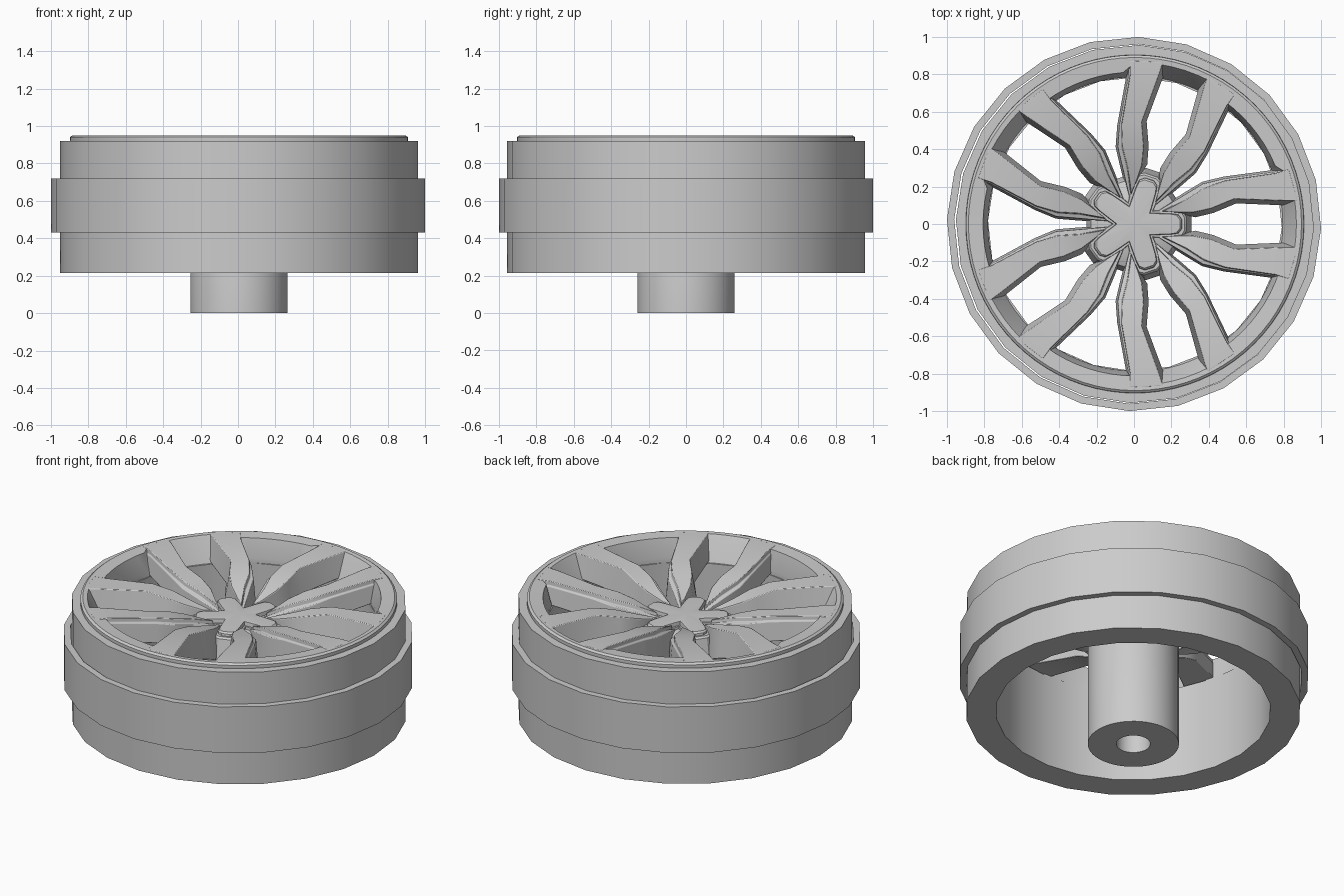
import bpy, bmesh
from math import cos, sin, pi, radians
from mathutils import Vector, Matrix

cube = bpy.data.objects.get("Cube")
if cube:
    bpy.data.objects.remove(cube, do_unlink=True)

# One plain grey for the whole wheel
grey = bpy.data.materials.new("plain grey")
grey.use_nodes = True
colour = (0.6, 0.6, 0.6, 1)
grey.diffuse_color = colour
grey.node_tree.nodes["Principled BSDF"].inputs["Base Color"].default_value = colour

SHIFT = 0.005  # the wheel sits slightly off the centre of the tread band
TURN = radians(-1.4)  # the facets of barrel and band are turned a little


def finish(bm, name, shift=0.0, bevel=0.0, angle=30):
    bmesh.ops.remove_doubles(bm, verts=bm.verts, dist=1e-5)
    bmesh.ops.recalc_face_normals(bm, faces=bm.faces)
    mesh = bpy.data.meshes.new(name)
    bm.to_mesh(mesh)
    bm.free()
    mesh.materials.append(grey)
    ob = bpy.data.objects.new(name, mesh)
    ob.location.x = shift
    bpy.context.collection.objects.link(ob)
    bpy.ops.object.select_all(action='DESELECT')
    ob.select_set(True)
    bpy.context.view_layer.objects.active = ob
    bpy.ops.object.shade_smooth_by_angle(angle=radians(angle))
    if bevel:
        mod = ob.modifiers.new("soft edges", 'BEVEL')
        mod.width = bevel
        mod.segments = 2
        mod.angle_limit = radians(35)


def loft(bm, sections, close_loop=False):
    """Skin a row of equally long point loops."""
    loops = [[bm.verts.new(p) for p in s] for s in sections]
    n = len(loops[0])
    pairs = list(zip(loops, loops[1:]))
    if close_loop:
        pairs.append((loops[-1], loops[0]))
    else:
        bm.faces.new(loops[0])
        bm.faces.new(loops[-1][::-1])
    for a, b in pairs:
        for i in range(n):
            j = (i + 1) % n
            bm.faces.new((a[i], b[i], b[j], a[j]))


def turned(name, profile_at, sides, shift=SHIFT, start=0.0):
    """Turn a closed (radius, height) profile, given per angle, about z."""
    bm = bmesh.new()
    loft(bm, [[(r * cos(t), r * sin(t), z) for r, z in profile_at(t)]
              for t in (start + 2 * pi * k / sides for k in range(sides))], True)
    bmesh.ops.dissolve_degenerate(bm, edges=bm.edges, dist=1e-5)
    finish(bm, name, shift)


def rim_profile(t):
    """Face rim: the wide windows reach further out than the slot windows."""
    wide = cos(5 * t) > 0
    inner = [(0.79, 0.80), (0.855, 0.935), (0.863, 0.948)] if wide else \
            [(0.785, 0.80), (0.785, 0.83), (0.812, 0.945)]
    return inner + [(0.89, 0.95), (0.903, 0.94), (0.905, 0.90), (0.86, 0.80)]


# Barrel, tread band, face rim and hub
barrel = [(0.957, 0.215), (0.957, 0.92), (0.86, 0.92),
          (0.86, 0.80), (0.785, 0.80), (0.785, 0.215)]
band = [(0.961, 0.43), (1.0, 0.43), (1.0, 0.72), (0.961, 0.72)]
hub = [(0.097, 0), (0.26, 0), (0.26, 0.70), (0.235, 0.765), (0.15, 0.80),
       (0, 0.805), (0, 0.5), (0.097, 0.5)]
turned("barrel", lambda t: barrel, 24, start=TURN)
turned("tread_band", lambda t: band, 24, 0, TURN)
turned("face_rim", rim_profile, 80)
turned("hub", lambda t: hub, 48)

# Spokes: pairs that bend together along a narrow slot
wide_edge = [(0.87, 0.125), (0.80, 0.125), (0.53, 0.135), (0.41, 0.085), (0.31, 0.06), (0.20, 0.065)]
slot_edge = [(0.84, 0.24), (0.77, 0.215), (0.53, 0.085), (0.42, 0.04), (0.30, 0.03), (0.14, 0.016)]
tops = [0.9495, 0.9485, 0.93, 0.905, 0.875, 0.835]
bottoms = [0.81, 0.81, 0.78, 0.735, 0.69, 0.65]
ledges = [0.006, 0.008, 0.012, 0.025, 0.028, 0.025]
slot_turn = Matrix.Rotation(pi / 5, 3, 'Z')


def spoke_sections():
    for (wa, w), (sa, s), top, low, ledge in zip(wide_edge, slot_edge, tops, bottoms, ledges):
        a = Vector((wa, w, 0))
        b = slot_turn @ Vector((sa, -s, 0))
        across = (b - a).normalized()
        up = Vector((0, 0, 1))
        yield [a - across * 0.028 + up * low, a + up * top,
               b - across * ledge + up * top,
               b - across * ledge * 0.8 + up * (top - 0.025),
               b + up * (top - 0.03), b + across * 0.012 + up * low]


base = list(spoke_sections())
for k in range(5):
    turn = Matrix.Rotation(2 * pi * k / 5, 3, 'Z')
    for side, flip in (("right", 1), ("left", -1)):
        bm = bmesh.new()
        loft(bm, [[turn @ Vector((p.x, p.y * flip, p.z)) for p in s] for s in base])
        finish(bm, f"spoke_{side}_{k + 1}", SHIFT, 0.005)


# Five-armed centre cap, with a lower flared skirt beneath it
def star(name, scale, width, notch, z0, z1, draft, dome):
    arm = [(0.20, -width), (0.235, -width * 0.9), (0.255, -width * 0.45),
           (0.255, width * 0.45), (0.235, width * 0.9), (0.20, width)]
    outline = []
    for k in range(5):
        turn = Matrix.Rotation(2 * pi * k / 5, 3, 'Z')
        outline += [turn @ Vector((x * scale, y, 0)) for x, y in arm]
        outline.append(turn @ slot_turn @ Vector((notch, 0, 0)))
    bm = bmesh.new()
    rings = [[bm.verts.new((p.x * f, p.y * f, z)) for p in outline]
             for f, z in ((1 + draft, z0), (1, z1 - 0.01), (0.96, z1))]
    centre = bm.verts.new((0, 0, z1 + dome))
    n = len(outline)
    for i in range(n):
        j = (i + 1) % n
        for a, b in zip(rings, rings[1:]):
            bm.faces.new((a[i], a[j], b[j], b[i]))
        bm.faces.new((rings[-1][i], rings[-1][j], centre))
    bm.faces.new(rings[0][::-1])
    finish(bm, name, SHIFT)


star("cap_skirt", 1.08, 0.08, 0.12, 0.68, 0.815, 0.1, 0.0)
star("centre_cap", 0.98, 0.055, 0.1, 0.78, 0.838, 0.03, 0.008)
